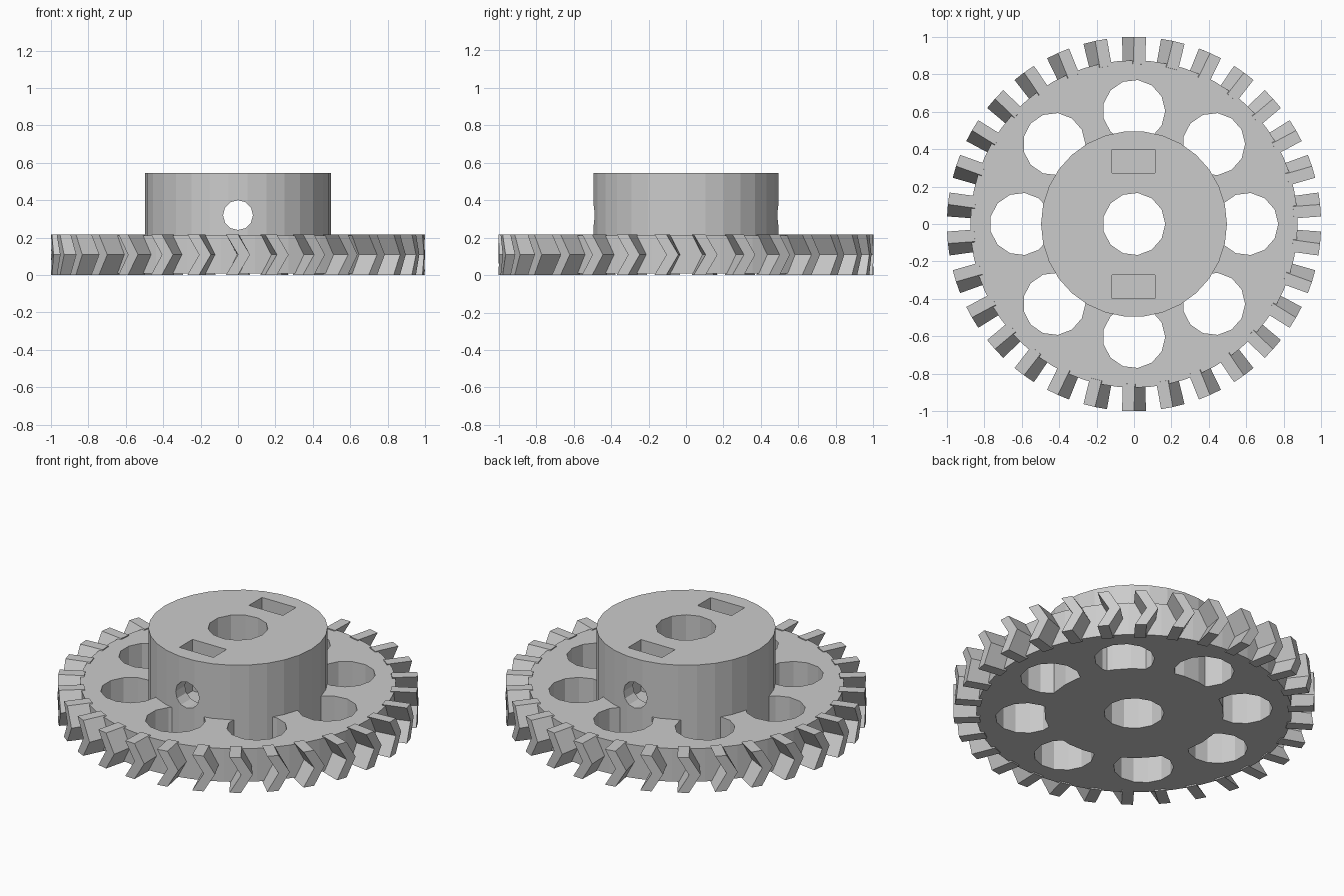
import bpy
import bmesh
from math import radians, cos, sin, pi
from mathutils import Matrix, Vector

cube = bpy.data.objects.get("Cube")
if cube:
    bpy.data.objects.remove(cube, do_unlink=True)

GEAR_BASE, GEAR_TOP, HUB_TOP = 0.008, 0.211, 0.545
TOOTH_TOP = 0.217
RIM_R, HUB_R, HOLE_R, HOLE_RING = 0.875, 0.497, 0.167, 0.604
TEETH, SPOKE_HOLES = 30, 8

grey = bpy.data.materials.new("plain_grey")
grey.use_nodes = True
grey.diffuse_color = (0.6, 0.6, 0.6, 1)
grey.node_tree.nodes["Principled BSDF"].inputs["Base Color"].default_value = (0.6, 0.6, 0.6, 1)


def make_object(name, bm):
    bmesh.ops.recalc_face_normals(bm, faces=bm.faces)
    mesh = bpy.data.meshes.new(name)
    bm.to_mesh(mesh)
    bm.free()
    mesh.materials.append(grey)
    obj = bpy.data.objects.new(name, mesh)
    bpy.context.collection.objects.link(obj)
    return obj


def prism(name, radius, z0, z1, sides, x=0, y=0):
    """Upright prism with one corner pointing along +x."""
    bm = bmesh.new()
    ring = [bm.verts.new((x + radius * cos(2 * pi * i / sides),
                          y + radius * sin(2 * pi * i / sides), z0)) for i in range(sides)]
    face = bm.faces.new(ring)
    top = bmesh.ops.extrude_face_region(bm, geom=[face])["geom"]
    bmesh.ops.translate(bm, vec=(0, 0, z1 - z0),
                        verts=[g for g in top if isinstance(g, bmesh.types.BMVert)])
    return make_object(name, bm)


def box(name, size, centre):
    bm = bmesh.new()
    bmesh.ops.create_cube(bm, size=1, matrix=Matrix.Translation(centre) @ Matrix.Diagonal((*size, 1)))
    return make_object(name, bm)


def combine(target, tools, operation):
    """Bake boolean tools into the target, then remove them."""
    for tool in tools:
        mod = target.modifiers.new("bool", 'BOOLEAN')
        mod.operation, mod.solver, mod.object = operation, 'EXACT', tool
    bpy.context.view_layer.update()
    result = target.evaluated_get(bpy.context.evaluated_depsgraph_get())
    mesh = bpy.data.meshes.new_from_object(result)
    target.modifiers.clear()
    target.data = mesh
    for tool in tools:
        bpy.data.objects.remove(tool, do_unlink=True)


# Gear web with a ring of lightening holes
body = prism("gear_body", RIM_R, GEAR_BASE, GEAR_TOP, 60)
holes = []
for i in range(SPOKE_HOLES):
    a = 2 * pi * i / SPOKE_HOLES
    holes.append(prism("hole_cutter", HOLE_R, -0.1, 0.4, 13,
                       HOLE_RING * cos(a), HOLE_RING * sin(a)))
combine(body, holes, 'DIFFERENCE')

# Raised hub
combine(body, [prism("hub", HUB_R, GEAR_BASE, HUB_TOP, 30)], 'UNION')

# Shaft bore, nut pockets and cross hole for set screws
bore = prism("bore_cutter", HOLE_R, -0.1, 0.7, 13)
pockets = [box("pocket_cutter", (0.23, 0.127, 0.4), (-0.002, side * 0.336, 0.43)) for side in (-1, 1)]
screw = prism("screw_cutter", 0.08, -0.7, 0.7, 12)
screw.data.transform(Matrix.Translation((0, 0, 0.32)) @ Matrix.Rotation(radians(90), 4, 'X'))
combine(body, [bore, *pockets, screw], 'DIFFERENCE')

# Chevron teeth: three cross-sections, the middle one turned forward
bm = bmesh.new()
WIDTH, TWIST = 0.064, radians(3.7)
section = [(0.855, -WIDTH / 2), (1, -WIDTH / 2), (1, WIDTH / 2), (0.855, WIDTH / 2)]
for i in range(TEETH):
    angle = 2 * pi * (i + 0.5) / TEETH
    rings = []
    for z, turn in ((0, -0.5), (TOOTH_TOP / 2, 0.5), (TOOTH_TOP, -0.5)):
        spin = Matrix.Rotation(angle + turn * TWIST, 3, 'Z')
        rings.append([bm.verts.new(spin @ Vector((r, t, z))) for r, t in section])
    for low, high in zip(rings, rings[1:]):
        for k in range(4):
            n = (k + 1) % 4
            bm.faces.new((low[k], low[n], high[n], high[k]))
    bm.faces.new(rings[0][::-1])
    bm.faces.new(rings[-1])
make_object("gear_teeth", bm)
